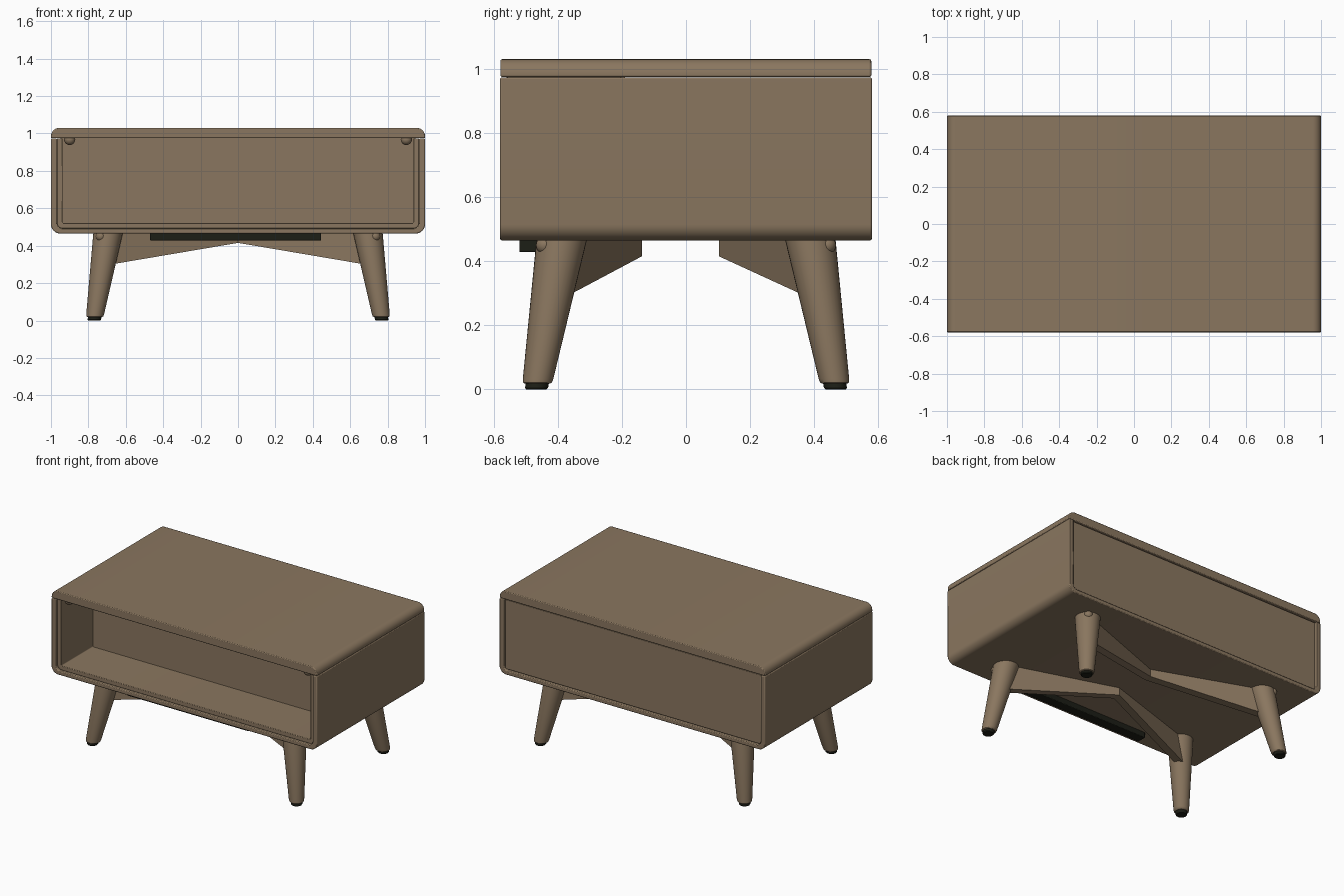
import bpy, bmesh, math

if "Cube" in bpy.data.objects:
    bpy.data.objects.remove(bpy.data.objects["Cube"])


def material(name, rgb):
    m = bpy.data.materials.new(name)
    m.diffuse_color = (*rgb, 1)
    m.use_nodes = True
    m.node_tree.nodes["Principled BSDF"].inputs["Base Color"].default_value = m.diffuse_color
    return m


WOOD = material("walnut brown", (0.255, 0.183, 0.115))
DARK = material("dark rubber", (0.012, 0.013, 0.008))


def finish(name, bm, mat, bevel=0.0):
    bmesh.ops.recalc_face_normals(bm, faces=bm.faces)
    me = bpy.data.meshes.new(name)
    bm.to_mesh(me)
    bm.free()
    me.materials.append(mat)
    ob = bpy.data.objects.new(name, me)
    bpy.context.collection.objects.link(ob)
    if bevel:
        mod = ob.modifiers.new("soft edges", 'BEVEL')
        mod.width, mod.segments = bevel, 2
        mod.limit_method, mod.angle_limit = 'ANGLE', math.radians(35)
    bpy.ops.object.select_all(action='DESELECT')
    ob.select_set(True)
    bpy.context.view_layer.objects.active = ob
    bpy.ops.object.shade_smooth_by_angle(angle=math.radians(35))
    return ob


def prism(name, outline, y0, y1, mat=WOOD, bevel=0.0):
    """Extrude an x-z outline along y."""
    bm = bmesh.new()
    face = bm.faces.new([bm.verts.new((x, y0, z)) for x, z in outline])
    out = bmesh.ops.extrude_face_region(bm, geom=[face])
    for v in out["geom"]:
        if isinstance(v, bmesh.types.BMVert):
            v.co.y = y1
    return finish(name, bm, mat, bevel)


def tray(w, z, top, r, n=8):
    """Open U path from the upper left, round the bottom corners, to the upper right."""
    pts = [(-w, top)]
    for cx, start in ((-w + r, math.pi), (w - r, 1.5 * math.pi)):
        for i in range(n + 1):
            a = start + i * math.pi / 2 / n
            pts.append((cx + r * math.cos(a), z + r + r * math.sin(a)))
    return pts + [(w, top)]


def loft(name, rings, mat, n=32):
    """Round part from (x, y, z, radius) rings."""
    bm = bmesh.new()
    loops = [[bm.verts.new((x + r * math.cos(2 * math.pi * i / n),
                            y + r * math.sin(2 * math.pi * i / n), z)) for i in range(n)]
             for x, y, z, r in rings]
    for a, b in zip(loops, loops[1:]):
        for i in range(n):
            j = (i + 1) % n
            bm.faces.new((a[i], a[j], b[j], b[i]))
    bm.faces.new(loops[0])
    bm.faces.new(loops[-1])
    return finish(name, bm, mat)


def ball(name, pos, r, mat):
    bm = bmesh.new()
    bmesh.ops.create_uvsphere(bm, u_segments=20, v_segments=12, radius=r)
    bmesh.ops.translate(bm, verts=bm.verts, vec=pos)
    return finish(name, bm, mat)


# cabinet: U shell with a lid whose upper corners are rounded
prism("cabinet_shell", tray(1, 0.465, 0.973, 0.05) + tray(0.967, 0.493, 0.973, 0.03)[::-1],
      -0.58, 0.58, WOOD, 0.005)
lid = [(x, 2.005 - z) for x, z in tray(1, 0.975, 1.03, 0.045)]
prism("cabinet_top", lid, -0.579, 0.578, WOOD, 0.005)

# inner compartment, set slightly back from the rim
prism("compartment_liner", tray(0.968, 0.492, 0.974, 0.03) + tray(0.938, 0.521, 0.974, 0.006)[::-1],
      -0.56, -0.20, WOOD, 0.003)
prism("compartment_back", [(-0.95, 0.5), (0.95, 0.5), (0.95, 0.975), (-0.95, 0.975)], -0.22, -0.19)
prism("back_panel", [(-0.962, 0.498), (0.962, 0.498), (0.962, 0.97), (-0.962, 0.97)],
      0.54, 0.568, WOOD, 0.003)

# bar under the front edge
prism("under_bar", [(-0.47, 0.428), (0.445, 0.428), (0.445, 0.468), (-0.47, 0.468)],
      -0.52, -0.455, DARK, 0.004)

for sx, side in ((-1, "left"), (1, "right")):
    # round stop under the lid
    ball(f"{side}_stop", (sx * 0.9, -0.53, 0.968), 0.03, WOOD)
    for sy, end in ((-1, "front"), (1, "back")):
        tag = f"{end}_{side}"
        # splayed tapered leg with foot pad

        def ring(z, r):
            t = z / 0.466
            return (sx * (0.769 - 0.074 * t), sy * (0.467 - 0.079 * t), z, r)
        loft(f"{tag}_leg", [ring(0.018, 0.040), ring(0.022, 0.045), ring(0.032, 0.0475),
                            ring(0.47, 0.079)], WOOD)
        loft(f"{tag}_foot_pad", [ring(0, 0.032), ring(0.005, 0.036), ring(0.02, 0.036)], DARK)
        ball(f"{tag}_leg_plug", (sx * 0.733, sy * 0.44, 0.45), 0.028, WOOD)
        # brace running from the leg to the middle, deeper at the leg
        mid = 0.165 if sy < 0 else 0.13
        bm = bmesh.new()
        sections = []
        for x, y, z in ((0.69, 0.385, 0.298), (0, mid, 0.415)):
            sections.append([bm.verts.new((sx * x, sy * (y + d), h)) for d, h in
                             ((-0.027, z), (0.027, z), (0.027, 0.468), (-0.027, 0.468))])
        a, b = sections
        for i in range(4):
            j = (i + 1) % 4
            bm.faces.new((a[i], a[j], b[j], b[i]))
        bm.faces.new(a)
        bm.faces.new(b)
        finish(f"{tag}_brace", bm, WOOD)
